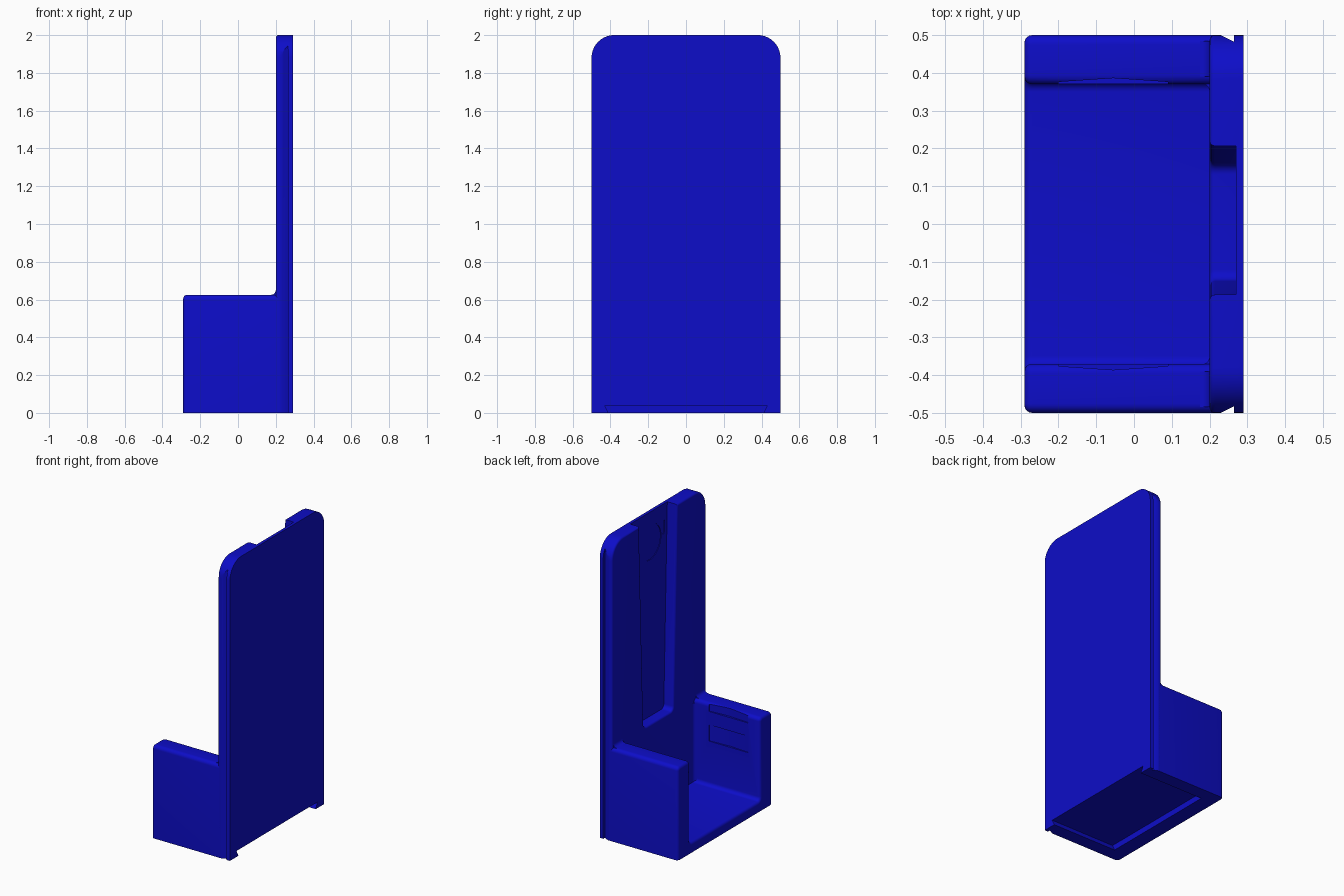
import bpy, bmesh, math
from mathutils import Vector

if "Cube" in bpy.data.objects:
    bpy.data.objects.remove(bpy.data.objects["Cube"])

blue = bpy.data.materials.new("deep_blue")
blue.diffuse_color = (0.004, 0.004, 0.58, 1)
blue.use_nodes = True
blue.node_tree.nodes["Principled BSDF"].inputs["Base Color"].default_value = blue.diffuse_color


def rounded(corners, seg=8):
    """Outline from (u, v, radius) corners, with arcs at rounded corners."""
    out = []
    n = len(corners)
    for i, (u, v, r) in enumerate(corners):
        p = Vector((u, v))
        if r == 0:
            out.append(p)
            continue
        a = (Vector(corners[i - 1][:2]) - p).normalized()
        b = (Vector(corners[(i + 1) % n][:2]) - p).normalized()
        half = a.angle(b) / 2
        c = p + (a + b).normalized() * (r / math.sin(half))
        t = r / math.tan(half)
        s, e = p + a * t - c, p + b * t - c
        sweep = s.angle(e)
        for k in range(seg + 1):
            f = k / seg
            out.append(c + (s * math.sin((1 - f) * sweep) + e * math.sin(f * sweep)) / math.sin(sweep))
    return out


def prism(name, pts, axis, lo, hi):
    """Extrude an outline along x (outline y,z), y (outline x,z) or z (outline x,y)."""
    place = {"x": lambda u, v, w: (w, u, v),
             "y": lambda u, v, w: (u, w, v),
             "z": lambda u, v, w: (u, v, w)}[axis]
    bm = bmesh.new()
    rings = [[bm.verts.new(place(p[0], p[1], w)) for p in pts] for w in (lo, hi)]
    n = len(pts)
    bm.faces.new(rings[0])
    bm.faces.new(rings[1])
    for i in range(n):
        j = (i + 1) % n
        bm.faces.new((rings[0][i], rings[0][j], rings[1][j], rings[1][i]))
    bmesh.ops.recalc_face_normals(bm, faces=bm.faces)
    me = bpy.data.meshes.new(name)
    bm.to_mesh(me)
    bm.free()
    me.materials.append(blue)
    ob = bpy.data.objects.new(name, me)
    bpy.context.collection.objects.link(ob)
    return ob


def activate(ob):
    bpy.ops.object.select_all(action="DESELECT")
    ob.select_set(True)
    bpy.context.view_layer.objects.active = ob


def cut(ob, cutter):
    activate(ob)
    mod = ob.modifiers.new("cut", "BOOLEAN")
    mod.operation = "DIFFERENCE"
    mod.solver = "EXACT"
    mod.object = cutter
    bpy.ops.object.modifier_apply(modifier=mod.name)
    bpy.data.objects.remove(cutter)


def round_front(ob, x, width):
    """Round the edges lying in the plane at x, except along the base."""
    bm = bmesh.new()
    bm.from_mesh(ob.data)
    edges = [e for e in bm.edges
             if all(abs(v.co.x - x) < 1e-4 for v in e.verts)
             and max(v.co.z for v in e.verts) > 0.001
             and len(e.link_faces) == 2 and e.calc_face_angle(0) > 0.5]
    bmesh.ops.bevel(bm, geom=edges, offset=width, segments=4, profile=0.5,
                    affect="EDGES", clamp_overlap=False)
    bm.to_mesh(ob.data)
    bm.free()


def base_slot():
    return prism("slot_cutter", [(-.405, -.01), (.405, -.01), (.43, .04), (-.43, .04)],
                 "x", -.19, .4)


# Tall back panel with rounded upper corners
panel = prism("back_panel", rounded([(-.5, 0, 0), (.5, 0, 0), (.5, 2, .12), (-.5, 2, .12)], 14),
              "x", .2, .29)
# Tapered channel, open at the top
cut(panel, prism("channel_cutter",
                 rounded([(-.15, .63, .03), (.16, .63, .03), (.21, 2.1, 0), (-.19, 2.1, 0)]),
                 "x", .1, .27))
round_front(panel, .2, .014)
# Shallow round recess and small tab recess near the top of the channel
disc = [(.12 * math.cos(a * math.tau / 40), 1.8 + .12 * math.sin(a * math.tau / 40)) for a in range(40)]
cut(panel, prism("disc_cutter", disc, "x", .25, .274))
cut(panel, prism("tab_cutter", rounded([(-.16, 1.8, .01), (-.135, 1.8, .01),
                                        (-.135, 1.89, .01), (-.16, 1.89, .01)]), "x", .25, .274))
# Angled rail grooves down both sides
for s in (-1, 1):
    cut(panel, prism("rail_cutter", [(.2203, s * .505), (.265, s * .482), (.265, s * .505)],
                     "z", -.1, 2.1))
cut(panel, base_slot())

# Cradle: floor and two side walls, open at the front
cradle = prism("cradle", rounded([(-.5, 0, 0), (.5, 0, 0), (.5, .625, .025), (.37, .625, .025),
                                  (.375, .07, .025), (-.375, .07, .025),
                                  (-.37, .625, .025), (-.5, .625, .025)], 6),
               "x", -.29, .22)
round_front(cradle, -.29, .02)
# Shallow finger grips in the inner walls
for s in (-1, 1):
    for lo, hi in ((.57, .7), (.37, .48)):
        cut(cradle, prism("grip_cutter", [(-.2, s * .35), (.09, s * .35), (.09, s * .376),
                                          (-.055, s * .386), (-.2, s * .376)], "z", lo, hi))
cut(cradle, base_slot())


def fillet(cx, cy, dx, dy, r):
    """Concave corner outline with its corner at cx, cy."""
    arc = [(cx + dx * r * (1 - math.sin(t)), cy + dy * r * (1 - math.cos(t)))
           for t in [k * math.pi / 12 for k in range(7)]]
    return [(cx - dx * .003, cy - dy * .003)] + arc


# Fillets joining the walls to the panel
parts = [panel, cradle]
for s, side in ((-1, "right"), (1, "left")):
    lo, hi = sorted((s * .39, s * .485))
    parts.append(prism(side + "_top_fillet", fillet(.2, .625, -1, 1, .025), "y", lo, hi))
    parts.append(prism(side + "_inner_fillet", fillet(.2, s * .372, -1, -s, .022), "z", .07, .6))

for ob in parts:
    activate(ob)
    bpy.ops.object.shade_smooth_by_angle(angle=math.radians(30))
